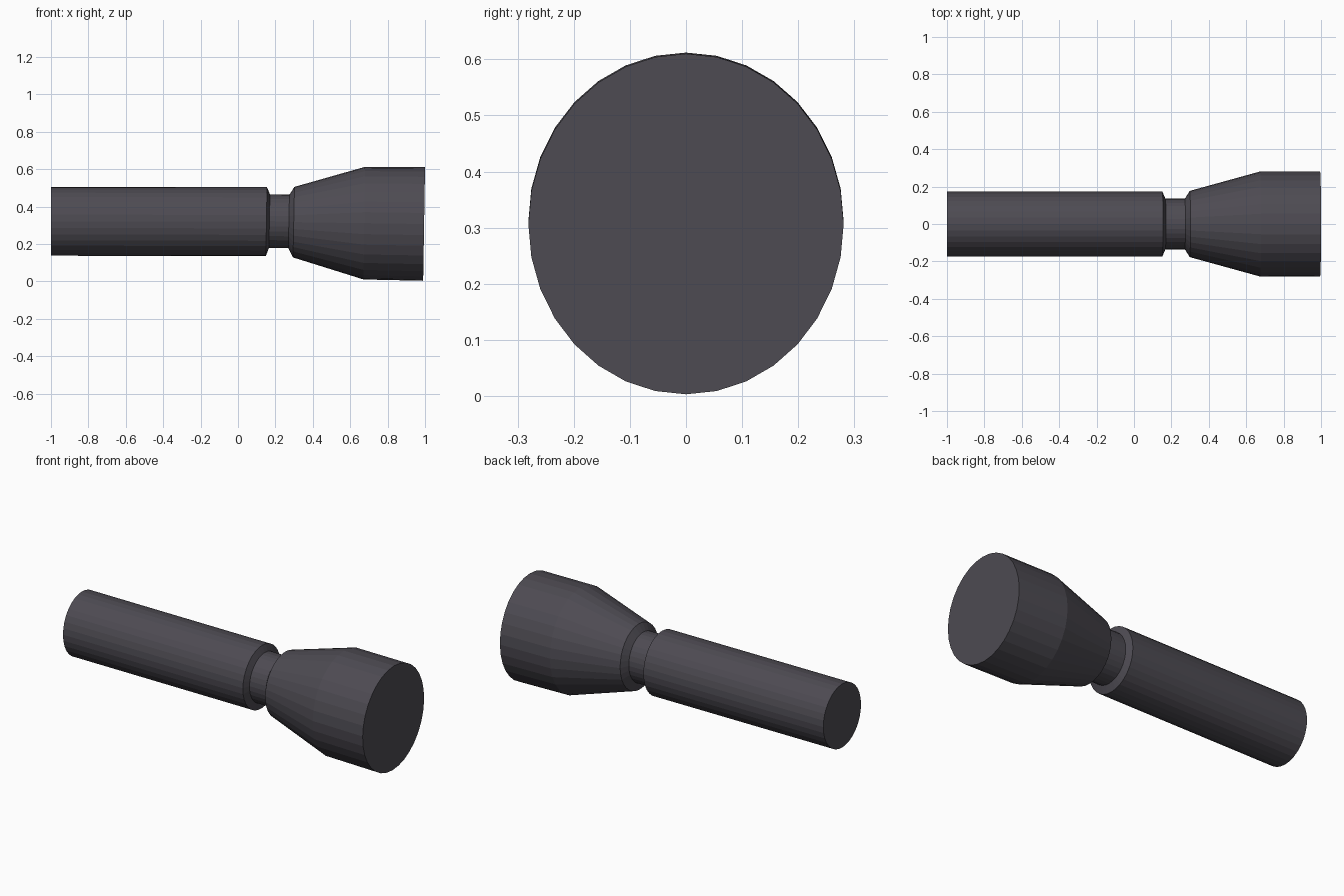
import bpy, bmesh, math

if "Cube" in bpy.data.objects:
    bpy.data.objects.remove(bpy.data.objects["Cube"])

SIDES = 32
# Rings along x: x, y radius, z radius, centre height, lean of the ring in x
HANDLE = [(-1.0, .1725, .184, .321, 0), (.152, .1725, .184, .319, .003)]
NECK_BACK = (.168, .135, .1435, .3215, .003)
NECK_FRONT = (.272, .135, .1435, .3205, .003)
HEAD = [(.298, .177, .1885, .3165, .004), (.675, .281, .301, .311, .004),
        (.995, .281, .3035, .3065, .005)]

# Dark casing colour
mat = bpy.data.materials.new("dark_casing")
mat.diffuse_color = (.075, .07, .085, 1)
mat.use_nodes = True
mat.node_tree.nodes["Principled BSDF"].inputs["Base Color"].default_value = mat.diffuse_color


def lathe(name, rings):
    """Skin a closed tube through the elliptical rings."""
    bm = bmesh.new()
    loops = []
    for x, ry, rz, cz, lean in rings:
        loop = []
        for i in range(SIDES):
            a = 2 * math.pi * i / SIDES
            loop.append(bm.verts.new((x + lean * math.sin(a), ry * math.cos(a),
                                      cz + rz * math.sin(a))))
        loops.append(loop)
    for a, b in zip(loops, loops[1:]):
        for i in range(SIDES):
            j = (i + 1) % SIDES
            bm.faces.new((a[i], a[j], b[j], b[i]))
    bm.faces.new(loops[0])
    bm.faces.new(loops[-1])
    bmesh.ops.recalc_face_normals(bm, faces=bm.faces)
    mesh = bpy.data.meshes.new(name)
    bm.to_mesh(mesh)
    bm.free()
    mesh.materials.append(mat)
    obj = bpy.data.objects.new(name, mesh)
    bpy.context.collection.objects.link(obj)
    return obj


# Whole casing: handle, narrow neck and flared lamp head in one skin
lathe("flashlight_casing", HANDLE + [NECK_BACK, NECK_FRONT] + HEAD)
